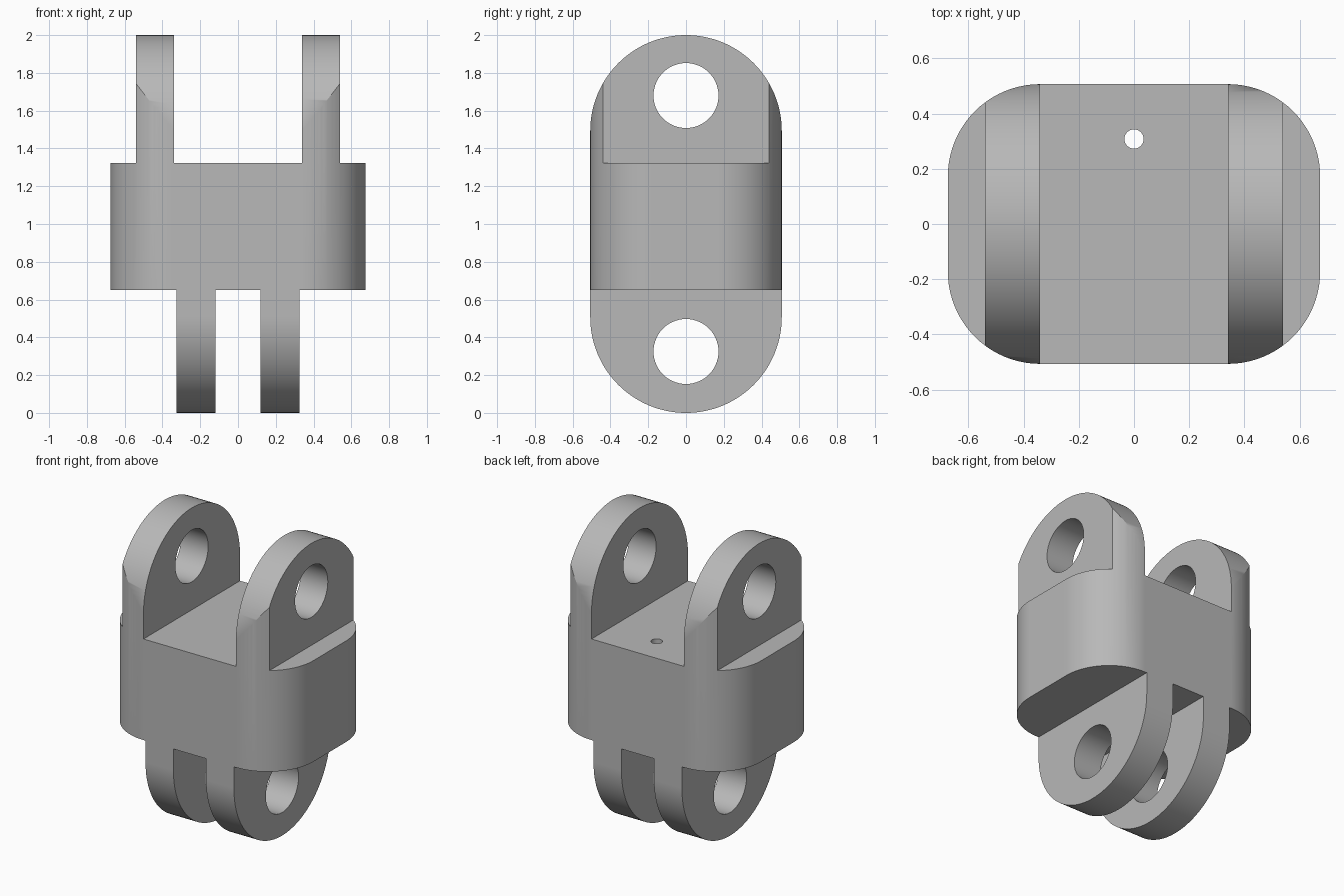
import bpy
import bmesh
from math import cos, sin, pi, radians
from mathutils import Vector

if "Cube" in bpy.data.objects:
    bpy.data.objects.remove(bpy.data.objects["Cube"], do_unlink=True)

WIDTH, DEPTH, TOP = 0.675, 0.507, 2.0    # half width, half depth, full height
CORNER = 0.335                           # footprint corner radius
DECK, FLOOR = 1.322, 0.65                # top and bottom of the central block
PIN = 0.172                              # pin hole radius


def arc(cx, cy, r, start, end, steps):
    """Points along an arc, angles in degrees."""
    angles = [radians(start + (end - start) * i / steps) for i in range(steps + 1)]
    return [(round(cx + r * cos(a), 5), round(cy + r * sin(a), 5)) for a in angles]


def prism(name, outline, axis, low, high):
    """Extrude a closed 2D outline along the x, y or z axis."""
    place = {
        "x": lambda p, d: (d, p[0], p[1]),
        "y": lambda p, d: (p[0], d, p[1]),
        "z": lambda p, d: (p[0], p[1], d),
    }[axis]
    bm = bmesh.new()
    face = bm.faces.new([bm.verts.new(place(p, low)) for p in outline])
    grown = bmesh.ops.extrude_face_region(bm, geom=[face])
    moved = [g for g in grown["geom"] if isinstance(g, bmesh.types.BMVert)]
    offset = Vector(place((0, 0), high - low))
    bmesh.ops.translate(bm, verts=moved, vec=offset)
    bmesh.ops.recalc_face_normals(bm, faces=bm.faces)
    mesh = bpy.data.meshes.new(name)
    bm.to_mesh(mesh)
    bm.free()
    obj = bpy.data.objects.new(name, mesh)
    bpy.context.collection.objects.link(obj)
    return obj


def combine(target, tool, operation):
    """Apply a boolean and discard its tool."""
    mod = target.modifiers.new(operation, "BOOLEAN")
    mod.operation = operation
    mod.solver = "EXACT"
    mod.object = tool
    tool.hide_render = True
    bpy.context.view_layer.objects.active = target
    bpy.ops.object.modifier_apply(modifier=mod.name)
    bpy.data.objects.remove(tool, do_unlink=True)


# Front silhouette: block with two wide-set upper lugs and two close lower lugs
half = [(0.12, FLOOR), (0.12, -0.1), (0.325, -0.1), (0.325, FLOOR),
        (0.8, FLOOR), (0.8, DECK), (0.54, DECK), (0.54, TOP + 0.1),
        (0.34, TOP + 0.1), (0.34, DECK)]
silhouette = half + [(-x, z) for x, z in reversed(half)]
coupler = prism("double_clevis_coupler", silhouette, "y", -0.7, 0.7)

# Rounded rectangular footprint
ix, iy = WIDTH - CORNER, DEPTH - CORNER
footprint = (arc(ix, iy, CORNER, 0, 90, 20) + arc(-ix, iy, CORNER, 90, 180, 20)
             + arc(-ix, -iy, CORNER, 180, 270, 20) + arc(ix, -iy, CORNER, 270, 360, 20))
combine(coupler, prism("footprint_cutter", footprint, "z", -0.3, 2.3), "INTERSECT")

# Side profile with round lug ends
side = arc(0, TOP - DEPTH, DEPTH, 0, 180, 56) + arc(0, DEPTH, DEPTH, 180, 360, 56)
combine(coupler, prism("side_cutter", side, "x", -1, 1), "INTERSECT")

# Pin holes through the lugs
for z in (0.325, 1.68):
    circle = arc(0, z, PIN, 0, 360, 56)[:-1]
    combine(coupler, prism("pin_cutter", circle, "x", -1, 1), "DIFFERENCE")

# Small vertical hole near the back of the block
circle = arc(0, 0.308, 0.035, 0, 360, 32)[:-1]
combine(coupler, prism("small_hole_cutter", circle, "z", 0.4, 1.6), "DIFFERENCE")

# Plain grey material
grey = bpy.data.materials.new("plain_grey")
grey.use_nodes = True
colour = (0.48, 0.48, 0.48, 1)
grey.diffuse_color = colour
grey.node_tree.nodes["Principled BSDF"].inputs["Base Color"].default_value = colour
coupler.data.materials.clear()
coupler.data.materials.append(grey)
for face in coupler.data.polygons:
    face.material_index = 0

# Smooth curved walls, crisp edges
bpy.ops.object.select_all(action="DESELECT")
coupler.select_set(True)
bpy.context.view_layer.objects.active = coupler
bpy.ops.object.shade_smooth_by_angle(angle=radians(30))
weighted = coupler.modifiers.new("weighted_normals", "WEIGHTED_NORMAL")
weighted.keep_sharp = True
